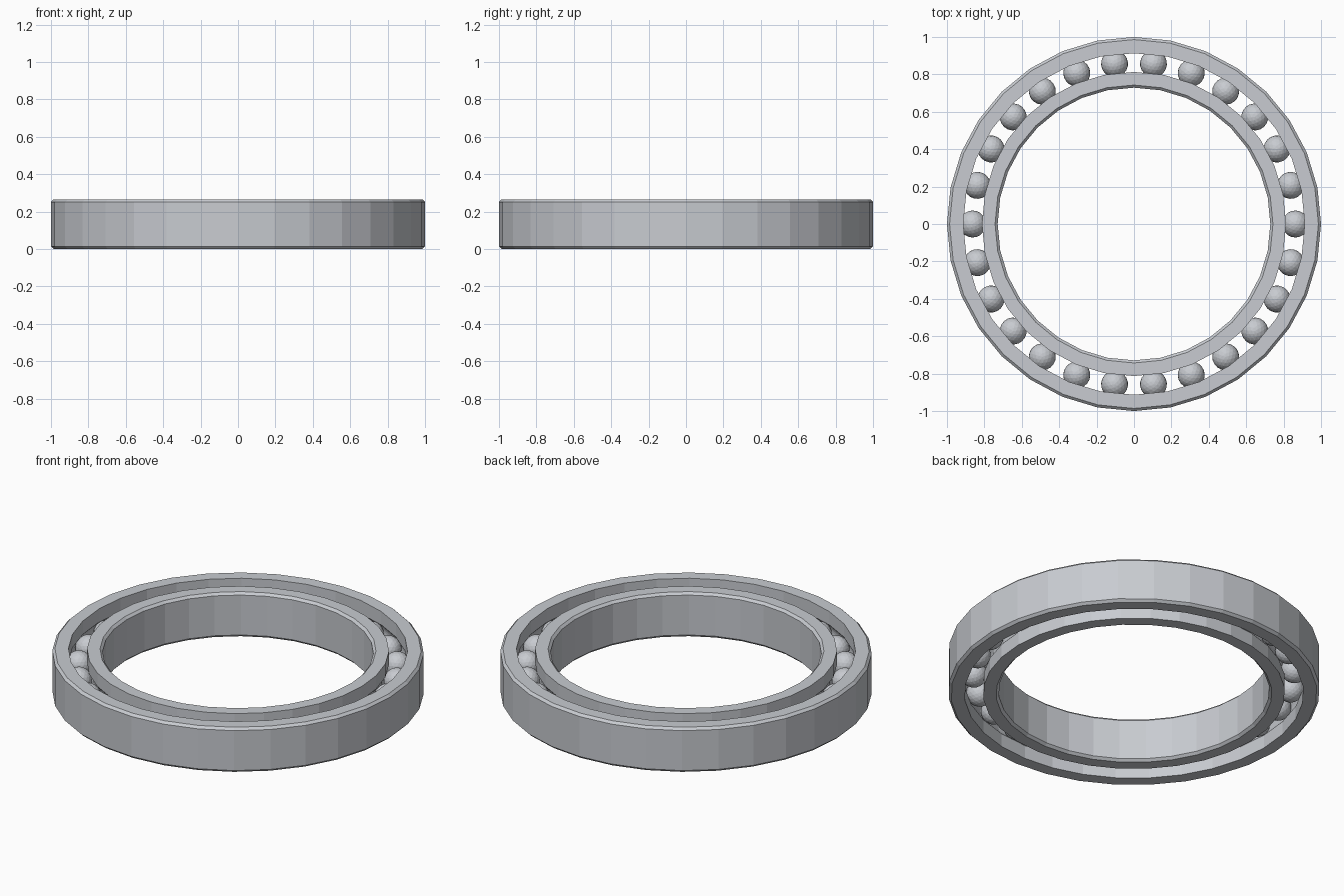
import bpy, bmesh
from math import sin, cos, pi, tau, acos
from mathutils import Matrix

cube = bpy.data.objects.get("Cube")
if cube:
    bpy.data.objects.remove(cube, do_unlink=True)

HEIGHT = 0.265        # thickness of the bearing
CHAMFER = 0.014       # bevel on the outside and bore edges
MID_Z = HEIGHT / 2
PITCH = 0.863         # radius of the circle of balls
HALF_GAP = 0.05       # half the space between the rings
BALL = 0.072
GROOVE = 0.073
SIDES = 32
BALLS = 26

steel = bpy.data.materials.new("steel grey")
steel.use_nodes = True
colour = (0.58, 0.60, 0.635, 1)
steel.diffuse_color = colour
steel.node_tree.nodes["Principled BSDF"].inputs["Base Color"].default_value = colour


def add_object(name, bm):
    mesh = bpy.data.meshes.new(name)
    bm.to_mesh(mesh)
    bm.free()
    mesh.materials.append(steel)
    obj = bpy.data.objects.new(name, mesh)
    bpy.context.collection.objects.link(obj)
    return obj


def make_ring(name, far_radius, side):
    """Lathe a ring; side is +1 outside the balls, -1 inside them."""
    wall = PITCH + side * HALF_GAP
    back = far_radius - side * CHAMFER
    profile = [(wall, 0), (back, 0), (far_radius, CHAMFER),
               (far_radius, HEIGHT - CHAMFER), (back, HEIGHT), (wall, HEIGHT)]
    # Ball track cut into the wall
    half = acos(HALF_GAP / GROOVE)
    for i in range(9):
        a = half * (1 - i / 4)
        profile.append((PITCH + side * GROOVE * cos(a), MID_Z + GROOVE * sin(a)))
    bm = bmesh.new()
    loops = []
    for s in range(SIDES):
        t = tau * s / SIDES
        loops.append([bm.verts.new((r * cos(t), r * sin(t), z)) for r, z in profile])
    n = len(profile)
    for s in range(SIDES):
        a, b = loops[s], loops[(s + 1) % SIDES]
        for k in range(n):
            j = (k + 1) % n
            bm.faces.new((a[k], b[k], b[j], a[j]))
    bmesh.ops.recalc_face_normals(bm, faces=bm.faces)
    return add_object(name, bm)


# Outer and inner races
make_ring("outer_ring", 1.0, 1)
make_ring("inner_ring", 0.729, -1)

# Balls evenly spaced between the races
for i in range(BALLS):
    bm = bmesh.new()
    place = Matrix.Rotation(tau * i / BALLS, 4, 'Z') @ Matrix.Translation((PITCH, 0, MID_Z))
    bmesh.ops.create_icosphere(bm, subdivisions=3, radius=BALL, matrix=place)
    add_object(f"ball_{i + 1}", bm)
